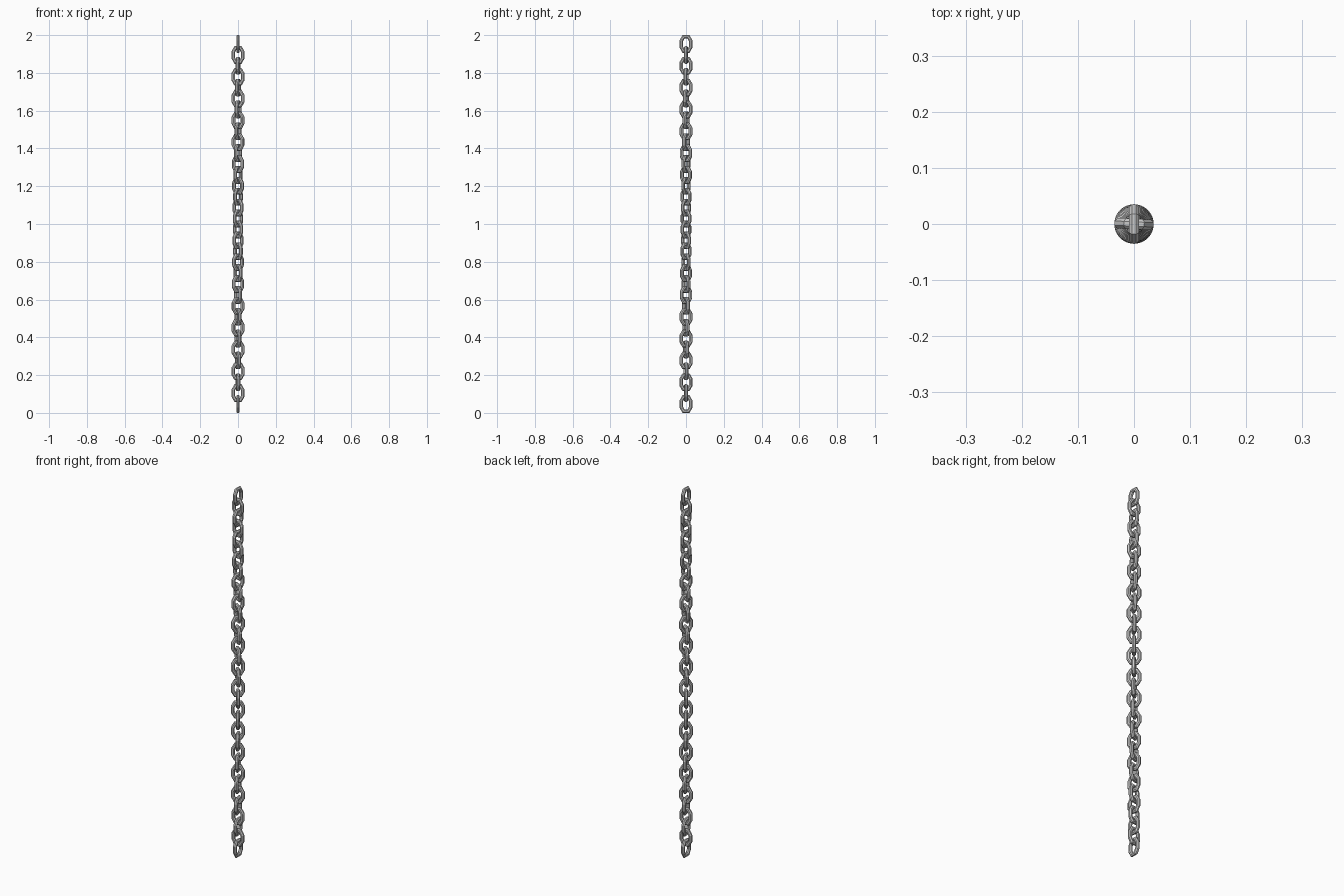
import bpy, bmesh
from math import sin, cos, pi, radians
from mathutils import Vector

if "Cube" in bpy.data.objects:
    bpy.data.objects.remove(bpy.data.objects["Cube"])

LINKS = 34
LENGTH, WIDTH, THICK = 0.094, 0.07, 0.0185   # outer size of one link
SIDES = 8                                    # facets around the bar
PITCH = (2.0 - LENGTH) / (LINKS - 1)
TWIST = 90.0 / (LINKS - 1)                   # slow twist along the chain


def link_mesh():
    # Centre line: stretched octagon in the XZ plane
    r = (WIDTH - THICK) / 2
    h = (LENGTH - THICK) / 2
    d = h - r * sin(pi / 3)
    quarter = [(r, d), (r / 2, h)]
    path = (quarter + [(-x, z) for x, z in reversed(quarter)]
            + [(-x, -z) for x, z in quarter]
            + [(x, -z) for x, z in reversed(quarter)])
    pts = [Vector((x, 0, z)) for x, z in path]
    n = len(pts)
    bar = THICK / 2 / cos(pi / SIDES)
    bm = bmesh.new()
    rings = []
    # Mitred cross-section at every corner
    for i, p in enumerate(pts):
        a = (p - pts[i - 1]).normalized()
        b = (pts[(i + 1) % n] - p).normalized()
        t = (a + b).normalized()
        out = Vector((t.z, 0, -t.x)) / t.dot(a)
        ring = []
        for j in range(SIDES):
            ang = 2 * pi * (j + 0.5) / SIDES
            ring.append(bm.verts.new(p + out * bar * cos(ang)
                                     + Vector((0, bar * sin(ang), 0))))
        rings.append(ring)
    for i in range(n):
        r0, r1 = rings[i], rings[(i + 1) % n]
        for j in range(SIDES):
            k = (j + 1) % SIDES
            bm.faces.new((r0[j], r0[k], r1[k], r1[j]))
    bmesh.ops.recalc_face_normals(bm, faces=bm.faces)
    mesh = bpy.data.meshes.new("chain_link")
    bm.to_mesh(mesh)
    bm.free()
    return mesh


# Hang the links from the top down, each a quarter turn from the last
mesh = link_mesh()
for i in range(LINKS):
    link = bpy.data.objects.new(f"chain_link_{i + 1:02d}", mesh)
    link.location.z = 2.0 - LENGTH / 2 - i * PITCH
    link.rotation_euler.z = radians(90 + i * (90 - TWIST))
    bpy.context.collection.objects.link(link)
